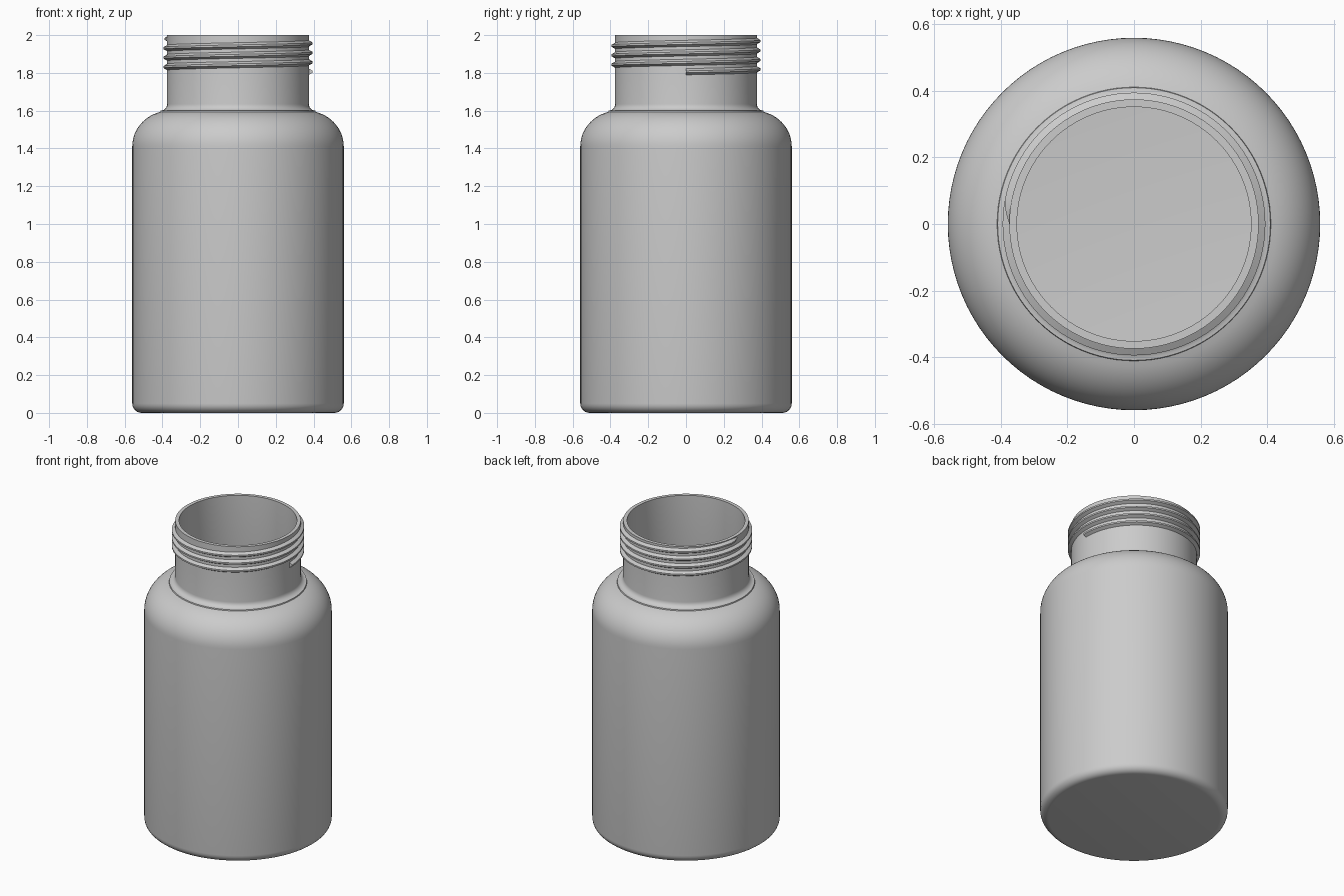
import bpy, bmesh
from math import sin, cos, pi, radians

cube = bpy.data.objects.get("Cube")
if cube:
    bpy.data.objects.remove(cube, do_unlink=True)

SEGMENTS = 96
WALL = 0.023
NECK, BODY, HEIGHT = 0.375, 0.56, 2.0

grey = bpy.data.materials.new("light grey plastic")
grey.use_nodes = True
grey.diffuse_color = (0.6, 0.6, 0.6, 1)
grey.node_tree.nodes["Principled BSDF"].inputs["Base Color"].default_value = (0.6, 0.6, 0.6, 1)


def arc(cx, cz, rx, rz, start, end, steps):
    """Points on an elliptical arc, angles in degrees."""
    angles = [radians(start + (end - start) * i / steps) for i in range(steps + 1)]
    return [(cx + rx * cos(a), cz + rz * sin(a)) for a in angles]


def wall_profile(offset):
    """Bottle silhouette from the floor up to the rim, moved inward by offset."""
    fillet = 0.05 - offset
    points = [(0, offset)]
    points += arc(BODY - 0.05, 0.05, fillet, fillet, -90, 0, 6)
    points += arc(0.36, 1.41, 0.2 - offset, 0.19 - offset, 0, 75, 14)
    points += arc(0.41, 1.635, 0.035 + offset, 0.035 + offset, 270, 180, 6)
    points.append((NECK - offset, HEIGHT))
    return points


def finish(name, bm):
    bmesh.ops.recalc_face_normals(bm, faces=bm.faces)
    mesh = bpy.data.meshes.new(name)
    bm.to_mesh(mesh)
    bm.free()
    obj = bpy.data.objects.new(name, mesh)
    bpy.context.collection.objects.link(obj)
    mesh.materials.append(grey)
    bpy.ops.object.select_all(action="DESELECT")
    obj.select_set(True)
    bpy.context.view_layer.objects.active = obj
    bpy.ops.object.shade_smooth_by_angle(angle=radians(35))
    return obj


# Hollow bottle: outer wall, flat rim, then the inner wall back to the floor
bm = bmesh.new()
profile = wall_profile(0) + wall_profile(WALL)[::-1]
verts = [bm.verts.new((r, 0, z)) for r, z in profile]
edges = [bm.edges.new(pair) for pair in zip(verts, verts[1:])]
bmesh.ops.spin(bm, geom=verts + edges, cent=(0, 0, 0), axis=(0, 0, 1),
               angle=2 * pi, steps=SEGMENTS, use_duplicate=False)
bmesh.ops.remove_doubles(bm, verts=bm.verts, dist=0.0001)
finish("bottle_body", bm)

# Screw thread: a ridge wound round the neck, run out at its upper end
TURNS, PITCH, START, DEPTH = 3.5, 0.05, 1.806, 0.02
steps = int(TURNS * SEGMENTS)
taper = SEGMENTS / 40
bm = bmesh.new()
rings = []
for i in range(steps + 1):
    angle = 2 * pi * i / SEGMENTS
    z = START + PITCH * i / SEGMENTS
    depth = DEPTH * min(1, (steps - i) / taper)
    section = [(NECK - 0.006, -0.02), (NECK + depth, -0.005),
               (NECK + depth, 0.005), (NECK - 0.006, 0.02)]
    rings.append([bm.verts.new((r * cos(angle), r * sin(angle), min(z + dz, HEIGHT - 0.001)))
                  for r, dz in section])
for a, b in zip(rings, rings[1:]):
    for j in range(4):
        k = (j + 1) % 4
        bm.faces.new((a[j], a[k], b[k], b[j]))
bm.faces.new(rings[0])
bm.faces.new(rings[-1])
finish("neck_thread", bm)
